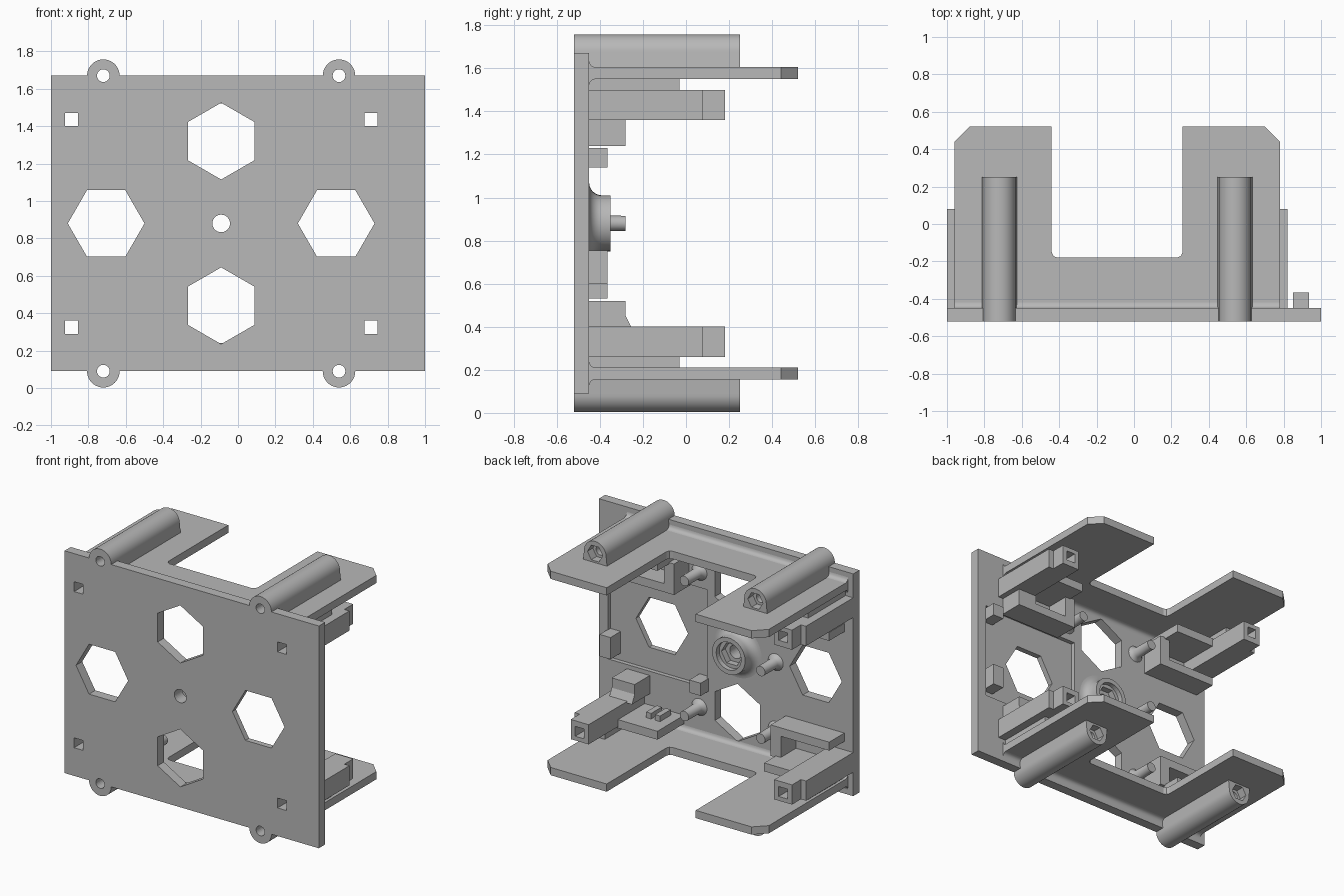
import bpy, bmesh
from math import sin, cos, pi
from mathutils import Matrix

old = bpy.data.objects.get("Cube")
if old:
    bpy.data.objects.remove(old, do_unlink=True)

grey = bpy.data.materials.new("plain grey")
grey.use_nodes = True
grey.diffuse_color = (0.48, 0.48, 0.48, 1)
grey.node_tree.nodes["Principled BSDF"].inputs["Base Color"].default_value = (0.48, 0.48, 0.48, 1)

CX, CZ = -0.09, 0.88          # centre of the mirrored layout
FRONT, BACK = -0.52, -0.45    # faces of the plate


def finish(name, bm, smooth=False):
    bmesh.ops.recalc_face_normals(bm, faces=bm.faces)
    mesh = bpy.data.meshes.new(name)
    bm.to_mesh(mesh)
    bm.free()
    obj = bpy.data.objects.new(name, mesh)
    bpy.context.collection.objects.link(obj)
    mesh.materials.append(grey)
    if smooth:
        activate(obj)
        bpy.ops.object.shade_smooth_by_angle(angle=0.6)
    return obj


def activate(obj):
    bpy.ops.object.select_all(action="DESELECT")
    obj.select_set(True)
    bpy.context.view_layer.objects.active = obj


def prism(name, pts, a, b, axis="y", smooth=False):
    """Extrude an outline: (x, z) along y, (x, y) along z or (y, z) along x."""
    place = {"y": lambda p, t: (p[0], t, p[1]),
             "z": lambda p, t: (p[0], p[1], t),
             "x": lambda p, t: (t, p[0], p[1])}[axis]
    bm = bmesh.new()
    lo = [bm.verts.new(place(p, a)) for p in pts]
    hi = [bm.verts.new(place(p, b)) for p in pts]
    bm.faces.new(lo)
    bm.faces.new(hi)
    for i in range(len(pts)):
        j = (i + 1) % len(pts)
        bm.faces.new((lo[i], lo[j], hi[j], hi[i]))
    return finish(name, bm, smooth)


def box(name, x0, x1, y0, y1, z0, z1):
    return prism(name, [(x0, z0), (x1, z0), (x1, z1), (x0, z1)], y0, y1)


def ring(x, z, r, n, turn=0.0):
    return [(x + r * cos(turn + 2 * pi * i / n), z + r * sin(turn + 2 * pi * i / n)) for i in range(n)]


def lathe(name, x, z, profile):
    """Turn (radius, y) points about a line along y."""
    bm = bmesh.new()
    rings = [[bm.verts.new((px, y, pz)) for px, pz in ring(x, z, r, 32)] for r, y in profile]
    for a, b in zip(rings, rings[1:]):
        for i in range(32):
            bm.faces.new((a[i], a[i - 1], b[i - 1], b[i]))
    bm.faces.new(rings[0])
    bm.faces.new(rings[-1])
    return finish(name, bm, True)


def cut(obj, *cutters):
    for c in cutters:
        activate(obj)
        mod = obj.modifiers.new("cut", "BOOLEAN")
        mod.operation, mod.solver, mod.object = "DIFFERENCE", "EXACT", c
        bpy.ops.object.modifier_apply(modifier=mod.name)
        bpy.data.objects.remove(c, do_unlink=True)


def hole(x, z, r, n, a, b, turn=0.0):
    return prism("cutter", ring(x, z, r, n, turn), a, b)


def square_hole(x, z, a, b):
    return box("cutter", x - 0.035, x + 0.035, a, b, z - 0.035, z + 0.035)


def mx(side, d):
    return CX + side * d


def mz(level, d):
    return CZ + level * d


def mbox(name, side, level, x0, x1, y1, z0, z1):
    """Box rooted on the plate, measured outward from the layout centre."""
    xs = sorted((mx(side, x0), mx(side, x1)))
    zs = sorted((mz(level, z0), mz(level, z1)))
    return box(name, *xs, BACK - 0.01, y1, *zs)


corners = [(s, l) for s in (-1, 1) for l in (-1, 1)]

# Plate with a shallow board recess and all its openings
plate = box("plate", -1, 1, FRONT, BACK, 0.09, 1.67)
cut(plate, box("cutter", 0.15, 0.93, -0.48, -0.3, 0.55, 1.25))
for dx, dz, turn in ((0, 0.44, pi / 6), (0, -0.44, pi / 6), (0.615, 0, 0), (-0.615, 0, 0)):
    cut(plate, hole(mx(1, dx), mz(1, dz), 0.205, 6, -0.7, -0.3, turn))
cut(plate, hole(CX, CZ, 0.047, 32, -0.7, -0.3))
for s, l in corners:
    cut(plate, hole(mx(s, 0.63), mz(l, 0.79), 0.034, 24, -0.7, -0.3))
    cut(plate, square_hole(mx(s, 0.8), mz(l, 0.555), -0.7, -0.3))

# Central flared hub with a stepped nut pocket
flare = [(0.13 + 0.06 * (1 - sin(t * pi / 12)), -0.39 - 0.06 * cos(t * pi / 12)) for t in range(7)]
hub = lathe("centre_hub", CX, CZ, [(0.19, -0.46)] + flare + [(0.13, -0.35)])
cut(hub, hole(CX, CZ, 0.098, 32, -0.385, -0.2), hole(CX, CZ, 0.082, 6, -0.43, -0.2),
    hole(CX, CZ, 0.047, 32, -0.6, -0.2))

for l in (-1, 1):
    # U-shaped wing with clipped outer corners and rounded inner corners
    half = [(0.87, BACK - 0.01), (0.87, 0.44), (0.79, 0.52), (0.35, 0.52), (0.35, -0.15),
            (0.341, -0.171), (0.32, -0.18)]
    outline = [(mx(1, x), y) for x, y in half] + [(mx(-1, x), y) for x, y in reversed(half)]
    prism("wing", outline, mz(l, 0.67), mz(l, 0.725), "z")
    # Fillet where the wing meets the plate
    for z, d in ((0.725, 1), (0.67, -1)):
        curve = [(BACK + 0.03 * (1 - sin(t * pi / 8)), mz(l, z + d * 0.03 * (1 - cos(t * pi / 8))))
                 for t in range(5)]
        prism("wing_fillet", curve + [(BACK - 0.005, curve[-1][1]), (BACK - 0.005, curve[0][1])],
              mx(-1, 0.87), mx(1, 0.87), "x", True)

for s, l in corners:
    # Screw boss, arched over the wing, with a nut pocket at its end
    x, z = mx(s, 0.63), mz(l, 0.79)
    arch = [(x + 0.087 * cos(pi * t / 20), z + l * 0.087 * sin(pi * t / 20)) for t in range(21)]
    arch += [(x - 0.095, mz(l, 0.71)), (x + 0.095, mz(l, 0.71))]
    boss = prism("screw_boss", arch, FRONT, 0.25, smooth=True)
    cut(boss, hole(x, z, 0.034, 24, -0.7, 0.4), hole(x, z, 0.06, 6, 0.19, 0.4))

    # Square tube with an outer stiffener and a rib up to the wing
    tube = mbox("square_tube", s, l, 0.73, 0.87, 0.18, 0.48, 0.62)
    cut(tube, square_hole(mx(s, 0.8), mz(l, 0.555), -0.7, 0.4))
    mbox("tube_stiffener", s, l, 0.87, 0.91, 0.08, 0.48, 0.62)
    mbox("tube_rib", s, l, 0.75, 0.85, -0.03, 0.61, 0.68)

    # Shelf reaching inward from the tube
    mbox("inner_shelf", s, l, 0.42, 0.74, -0.15, 0.57, 0.63)

    # Locating pin with a flared foot
    lathe("locating_pin", mx(s, 0.3), mz(l, 0.48),
          [(0.065, BACK - 0.005), (0.048, -0.44), (0.037, -0.42), (0.035, -0.28)])
lathe("locating_pin", mx(-1, 0.3), CZ,
      [(0.065, BACK - 0.005), (0.048, -0.44), (0.037, -0.42), (0.035, -0.28)])

# Hooked brackets on the right side and above on the left
for s, l in ((-1, -1), (-1, 1), (1, 1)):
    mbox("bracket_bar", s, l, 0.42, 0.84 if s < 0 else 0.8, -0.28, 0.36, 0.42)
    mbox("bracket_post", s, l, 0.38, 0.46, -0.28, 0.36, 0.58)
    if s > 0:
        mbox("bracket_block", s, l, 0.72, 0.87, -0.28, 0.36, 0.49)

# Wedge-footed block on the lower left tube and two stubs on its shelf
prism("tube_block", [(-0.46, 0.39), (-0.25, 0.39), (-0.28, 0.45), (-0.28, 0.52), (-0.46, 0.52)],
      0.6, 0.78, "x")
for x in (0.4, 0.47):
    box("shelf_stub", x, x + 0.04, -0.4, -0.28, 0.3, 0.35)

# Clips around the board recess
box("board_clip", 0.85, 0.935, -0.49, -0.365, 0.6, 0.755)
box("board_clip", 0.85, 0.935, -0.49, -0.365, 1.14, 1.23)
box("board_clip", 0.14, 0.23, -0.49, -0.365, 0.53, 0.62)
